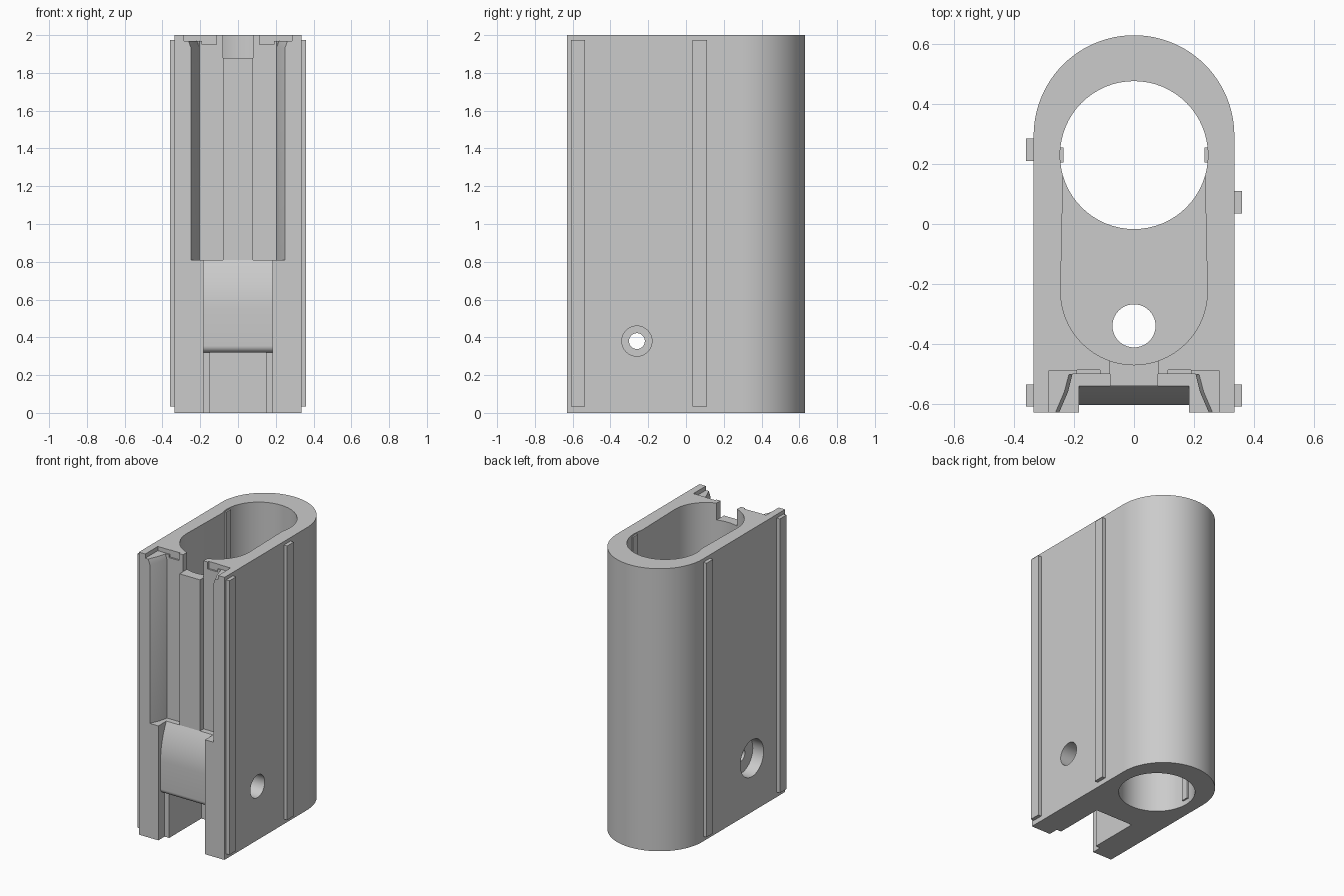
import bpy, bmesh, math

if "Cube" in bpy.data.objects:
    bpy.data.objects.remove(bpy.data.objects["Cube"])


def prism(name, pts, lo, hi, axis='z', top=None):
    """Extrude a closed profile along z (profile x,y) or x (profile y,z)."""
    place = (lambda u, v, w: (u, v, w)) if axis == 'z' else (lambda u, v, w: (w, u, v))
    bm = bmesh.new()
    a = [bm.verts.new(place(u, v, lo)) for u, v in pts]
    b = [bm.verts.new(place(u, v, hi)) for u, v in (top or pts)]
    n = len(a)
    bm.faces.new(a)
    bm.faces.new(b)
    for i in range(n):
        j = (i + 1) % n
        bm.faces.new((a[i], a[j], b[j], b[i]))
    bmesh.ops.recalc_face_normals(bm, faces=bm.faces)
    me = bpy.data.meshes.new(name)
    bm.to_mesh(me)
    bm.free()
    ob = bpy.data.objects.new(name, me)
    bpy.context.collection.objects.link(ob)
    return ob


def box(name, x0, x1, y0, y1, z0, z1):
    return prism(name, [(x0, y0), (x1, y0), (x1, y1), (x0, y1)], z0, z1)


def arc(cx, cy, r, a0, a1, n):
    return [(cx + r * math.cos(math.radians(a0 + (a1 - a0) * i / n)),
             cy + r * math.sin(math.radians(a0 + (a1 - a0) * i / n))) for i in range(n + 1)]


def circle(cx, cy, r, n=64):
    return arc(cx, cy, r, 0, 360, n)[:-1]


def cut(body, tool):
    tool.hide_render = True
    m = body.modifiers.new("cut", 'BOOLEAN')
    m.operation = 'DIFFERENCE'
    m.solver = 'EXACT'
    m.object = tool
    bpy.context.view_layer.objects.active = body
    bpy.ops.object.modifier_apply(modifier=m.name)
    bpy.data.objects.remove(tool, do_unlink=True)


# Main body: square front, half-round back
body = prism("housing", [(-0.335, -0.63), (0.335, -0.63)] + arc(0, 0.295, 0.335, 0, 180, 48), 0, 2)

# Round bore, long well in front of it, and drain hole in the well floor
cut(body, prism("bore", circle(0, 0.23, 0.247), -0.1, 2.1))
cut(body, prism("well", arc(0, -0.225, 0.245, 180, 360, 32) + [(0.236, 0.2), (-0.236, 0.2)], 0.55, 2.1))
cut(body, prism("drain", circle(0, -0.34, 0.072, 40), 0.2, 0.7))

# Front channel with flared sides and central ridge
half = [(0.28, -0.7), (0.22, -0.56), (0.205, -0.50), (0.08, -0.50), (0.08, -0.54)]
cut(body, prism("channel", half + [(-x, y) for x, y in reversed(half)], 0.81, 2.1))
cut(body, box("ridge_notch", -0.08, 0.08, -0.7, -0.4, 1.88, 2.1))

# Lower front opening with bulged face, then the narrower bottom slot
bulge = [(-0.605 + 0.065 * (i / 12) ** 2, 0.55 + 0.26 * i / 12) for i in range(12, -1, -1)]
round_under = arc(-0.570, 0.355, 0.035, 180, 270, 8)
cut(body, prism("front_opening", [(-0.7, 0.83), (-0.545, 0.83)] + bulge + round_under
                + [(-0.56, 0.32), (-0.56, -0.1), (-0.7, -0.1)], -0.183, 0.183, 'x'))
cut(body, box("bottom_slot", -0.147, 0.147, -0.65, -0.2, -0.1, 0.32))

# Recesses and lead-in chamfers at the top of the channel
for s in (-1, 1):
    lead = [(0.15, -0.7), (0.278, -0.7), (0.218, -0.56), (0.203, -0.503), (0.15, -0.503)]
    wide = [(x if x < 0.16 else x + 0.02, y) for x, y in lead]
    cut(body, prism("lead_in", [(s * x, y) for x, y in lead], 1.93, 1.985,
                    top=[(s * x, y) for x, y in wide]))
    cut(body, box("top_recess", s * 0.115, s * 0.285, -0.7, -0.49, 1.97, 2.1))
    cut(body, box("deep_recess", s * 0.113, s * 0.19, -0.7, -0.488, 1.95, 2.1))

# Cross pin hole with a different counterbore on each side
for r, x0, x1 in ((0.042, -0.5, 0.5), (0.08, 0.2, 0.5), (0.13, -0.5, -0.25)):
    cut(body, prism("pin_hole", circle(-0.26, 0.38, r, 40), x0, x1, 'x'))

bpy.ops.object.select_all(action='DESELECT')
body.select_set(True)
bpy.context.view_layer.objects.active = body
bpy.ops.object.shade_smooth_by_angle(angle=math.radians(20))

# Outer side ribs
for name, s, y in (("front_rib_left", -1, -0.61), ("front_rib_right", 1, -0.61),
                   ("rear_rib_left", -1, 0.21), ("rear_rib_right", 1, 0.035)):
    box(name, s * 0.325, s * 0.36, y, y + 0.075, 0.035, 1.975)

# Small guide strips inside the bore
for name, s in (("guide_left", -1), ("guide_right", 1)):
    box(name, s * 0.235, s * 0.27, 0.205, 0.255, 0.035, 1.99)
